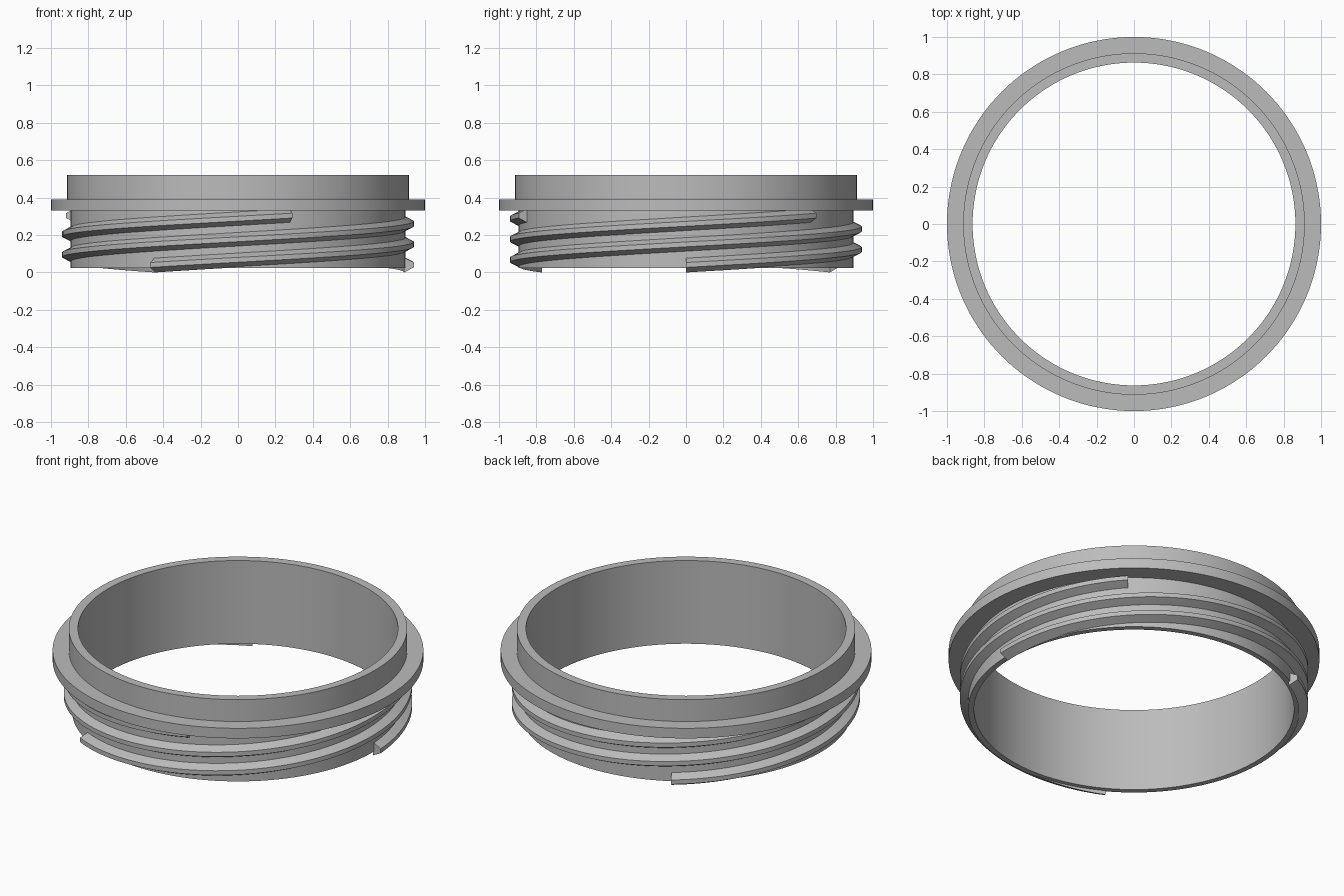
import bpy
import bmesh
from math import radians, tau, cos, sin

cube = bpy.data.objects.get("Cube")
if cube:
    bpy.data.objects.remove(cube, do_unlink=True)

# Single material
grey = bpy.data.materials.new("neutral grey")
grey.use_nodes = True
grey.diffuse_color = (0.5, 0.5, 0.5, 1)
grey.node_tree.nodes["Principled BSDF"].inputs["Base Color"].default_value = (0.5, 0.5, 0.5, 1)


def sweep(name, profile, start, turn, rise, steps):
    """Turn a closed (radius, z) profile round the z axis, climbing by rise."""
    bm = bmesh.new()
    full = turn >= tau - 1e-6 and rise == 0
    rings = []
    for i in range(steps if full else steps + 1):
        t = i / steps
        a = start + turn * t
        rings.append([bm.verts.new((r * cos(a), r * sin(a), z + rise * t)) for r, z in profile])
    n = len(profile)
    for i in range(steps):
        a, b = rings[i], rings[(i + 1) % len(rings)]
        for j in range(n):
            k = (j + 1) % n
            bm.faces.new((a[j], b[j], b[k], a[k]))
    if not full:
        bm.faces.new(rings[0])
        bm.faces.new(rings[-1])
    bmesh.ops.recalc_face_normals(bm, faces=bm.faces)
    mesh = bpy.data.meshes.new(name)
    bm.to_mesh(mesh)
    bm.free()
    mesh.materials.append(grey)
    obj = bpy.data.objects.new(name, mesh)
    bpy.context.collection.objects.link(obj)
    bpy.ops.object.select_all(action="DESELECT")
    obj.select_set(True)
    bpy.context.view_layer.objects.active = obj
    bpy.ops.object.shade_smooth_by_angle(angle=radians(25))
    return obj


# Ring body: threaded skirt, flange and upper neck in one turned profile
INNER, SKIRT, NECK, FLANGE = 0.863, 0.895, 0.913, 1.0
sweep("ring_body", [
    (INNER, 0.025), (SKIRT, 0.025), (SKIRT, 0.33), (FLANGE, 0.33),
    (FLANGE, 0.39), (NECK, 0.39), (NECK, 0.52), (INNER, 0.52),
], 0, tau, 0, 144)

# Three-start thread, each ridge climbing through four fifths of a turn
ridge = [(0.888, 0.0), (0.94, 0.027), (0.94, 0.053), (0.888, 0.08)]
for i in range(3):
    sweep(f"thread_{i + 1}", ridge, i * tau / 3, radians(288), 0.264, 116)
